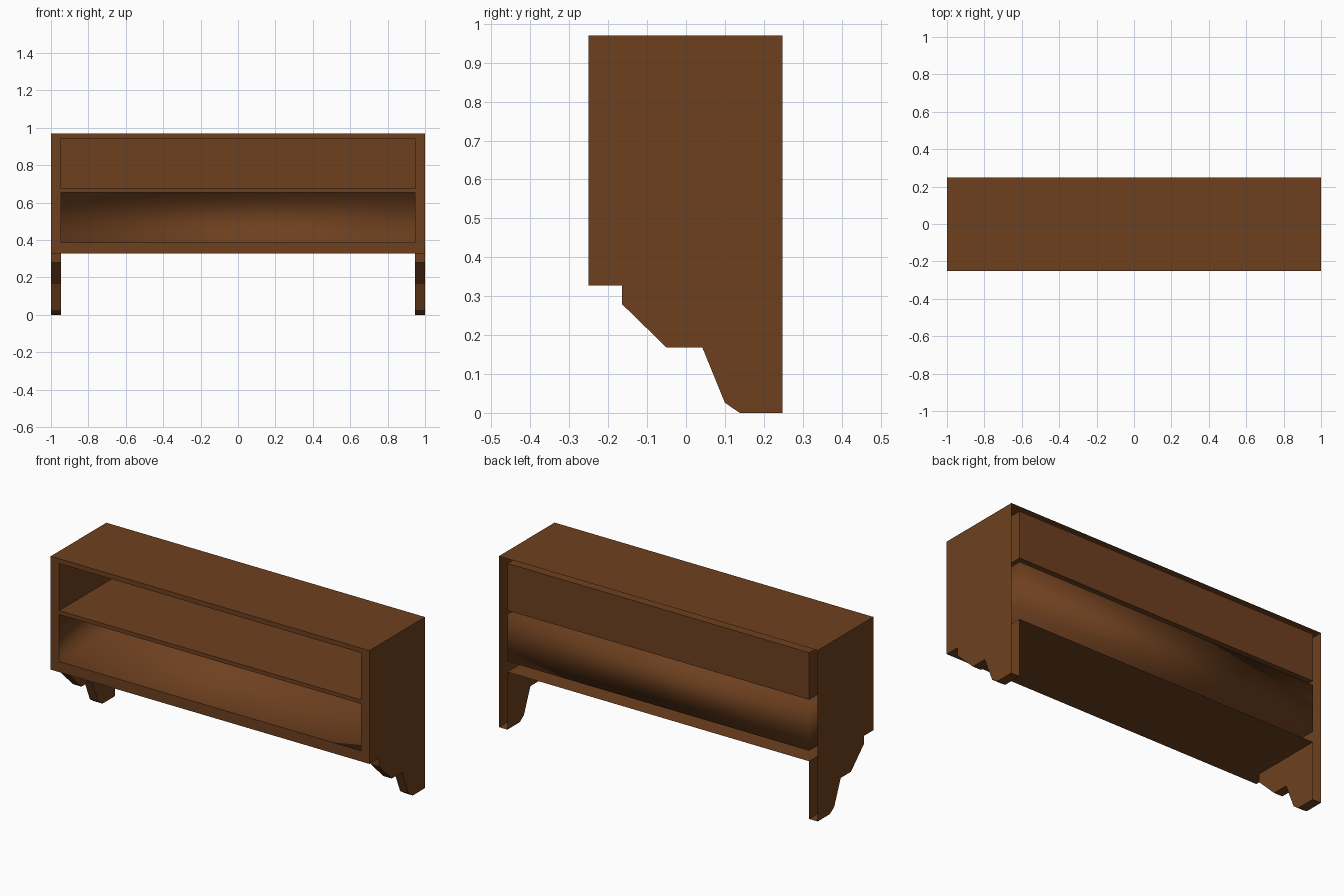
import bpy, bmesh

if "Cube" in bpy.data.objects:
    bpy.data.objects.remove(bpy.data.objects["Cube"])

wood = bpy.data.materials.new("brown_wood")
wood.diffuse_color = (0.155, 0.051, 0.0135, 1)
wood.use_nodes = True
wood.node_tree.nodes["Principled BSDF"].inputs["Base Color"].default_value = wood.diffuse_color

F, B = -.25, .248            # front and back
XI = .947                    # inner edge of the frame
TOP, BOTTOM = .97, .327
UPPER, LOWER = (.676, .943), (.387, .654)

def surface(name, polygons, smooth=False):
    """One object from a few flat polygons."""
    bm = bmesh.new()
    for poly in polygons:
        bm.faces.new([bm.verts.new(p) for p in poly])
    bmesh.ops.remove_doubles(bm, verts=bm.verts, dist=1e-4)
    bmesh.ops.recalc_face_normals(bm, faces=bm.faces)
    for f in bm.faces:
        f.smooth = smooth
    me = bpy.data.meshes.new(name)
    bm.to_mesh(me)
    bm.free()
    me.materials.append(wood)
    ob = bpy.data.objects.new(name, me)
    bpy.context.collection.objects.link(ob)
    return ob

def flat_y(x0, x1, z0, z1, y):
    return [(x0, y, z0), (x1, y, z0), (x1, y, z1), (x0, y, z1)]

def flat_z(x, z):
    return [(-x, F, z), (x, F, z), (x, B, z), (-x, B, z)]

# Top and underside of the case
surface("top_board", [flat_z(1, TOP)])
surface("underside", [flat_z(XI, BOTTOM)])

# Front frame: rails between the openings and a stile at each end
rails = [(BOTTOM, LOWER[0]), (LOWER[1], UPPER[0]), (UPPER[1], TOP)]
surface("front_frame",
        [flat_y(-XI, XI, a, b, F) for a, b in rails]
        + [flat_y(s * XI, s * 1, BOTTOM, TOP, F) for s in (-1, 1)])

# Compartments: boxes open to the front, hollow frame behind
def compartment(name, z0, z1, smooth):
    sides = [[(s * XI, F, z0), (s * XI, B, z0), (s * XI, B, z1), (s * XI, F, z1)]
             for s in (-1, 1)]
    ob = surface(name, [flat_z(XI, z0), flat_z(XI, z1), flat_y(-XI, XI, z0, z1, B)] + sides,
                 smooth)
    ob.data.flip_normals()   # face into the compartment

compartment("upper_compartment", *UPPER, False)
compartment("lower_compartment", *LOWER, True)

# Side panels with stepped bracket feet: outer face, inner leg face, edge strips
foot = [(F, BOTTOM), (-.165, BOTTOM), (-.165, .28), (-.05, .168),
        (.042, .168), (.10, .026), (.138, 0), (B, 0)]
for side, s in (("left", -1), ("right", 1)):
    outer = [(s, y, z) for y, z in foot] + [(s, B, TOP), (s, F, TOP)]
    inner = [(s * XI, y, z) for y, z in foot[1:]] + [(s * XI, B, BOTTOM)]
    strips = [[(s, *a), (s, *b), (s * XI, *b), (s * XI, *a)]
              for a, b in zip(foot, foot[1:])]
    surface(side + "_side_panel", [outer, inner] + strips)
